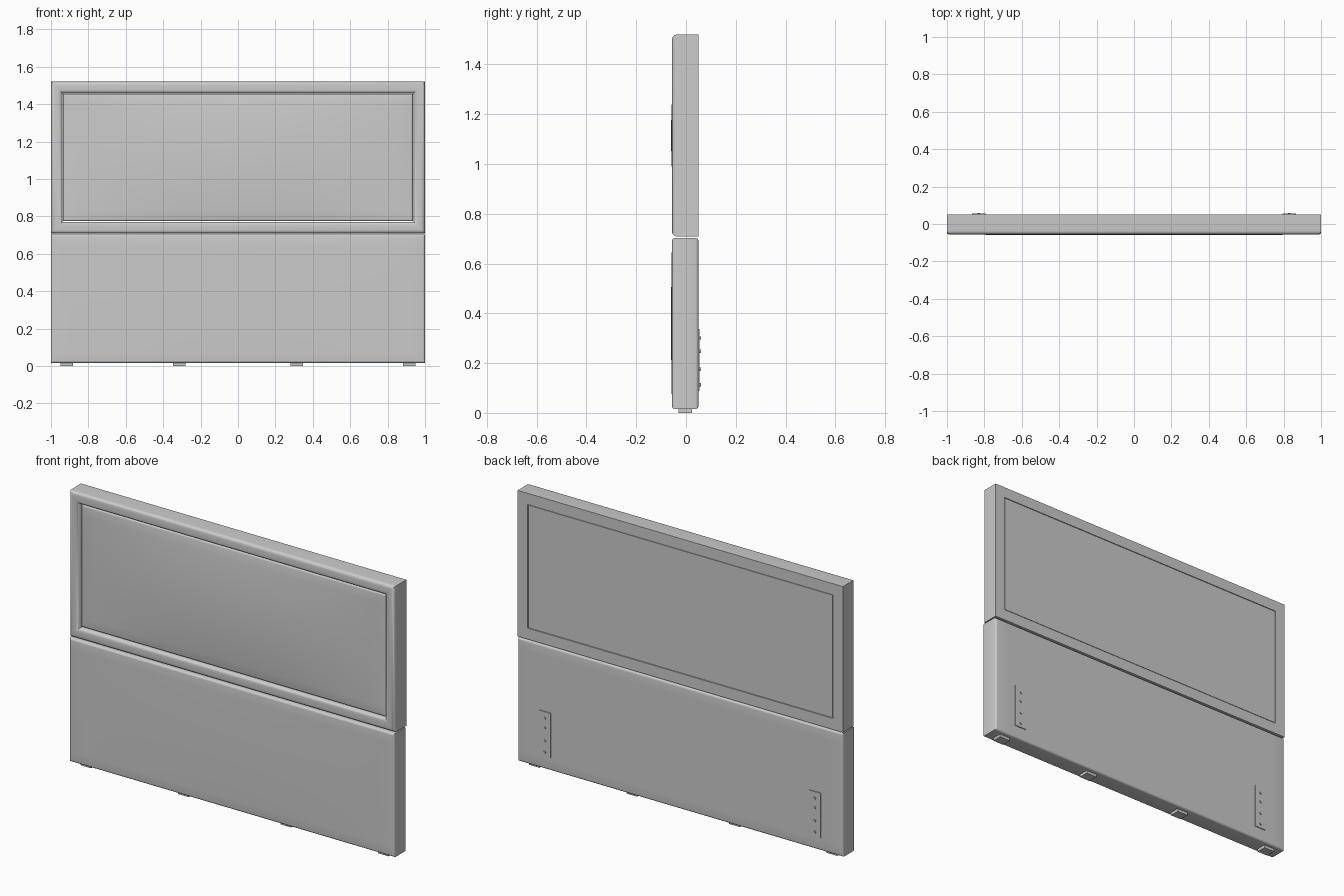
import bpy, bmesh, math

if "Cube" in bpy.data.objects:
    bpy.data.objects.remove(bpy.data.objects["Cube"])

def finish(name, bm, angle=35):
    bmesh.ops.remove_doubles(bm, verts=bm.verts, dist=1e-6)
    bmesh.ops.recalc_face_normals(bm, faces=bm.faces)
    me = bpy.data.meshes.new(name)
    bm.to_mesh(me)
    bm.free()
    ob = bpy.data.objects.new(name, me)
    bpy.context.collection.objects.link(ob)
    bpy.ops.object.select_all(action='DESELECT')
    ob.select_set(True)
    bpy.context.view_layer.objects.active = ob
    bpy.ops.object.shade_smooth_by_angle(angle=math.radians(angle))
    return ob

def stations(a, b, r, n):
    """Positions along one side, packed into the rounded ends."""
    edge = [r * (1 - math.cos(math.pi / 2 * i / 5)) for i in range(6)]
    mid = [a + r + (b - a - 2 * r) * i / n for i in range(1, n)]
    return [a + e for e in edge] + mid + [b - e for e in reversed(edge)]

def cushion(name, x0, x1, z0, z1, yf, yb, r, bulge, round_back):
    """Upholstered slab: rounded edges and a gently domed front."""
    xs, zs = stations(x0, x1, r, 24), stations(z0, z1, r, 14)
    bm = bmesh.new()

    def drop(x, z):
        d = min(x - x0, x1 - x, z - z0, z1 - z)
        return r - math.sqrt(max(0, r * r - (r - d) ** 2)) if d < r else 0

    def front(x, z):
        u = (2 * x - x0 - x1) / (x1 - x0)
        v = (2 * z - z0 - z1) / (z1 - z0)
        return yf + drop(x, z) - bulge * (1 - u * u) * (1 - v * v)

    def back(x, z):
        return yb - (drop(x, z) if round_back else 0)

    grids = [[[bm.verts.new((x, f(x, z), z)) for z in zs] for x in xs]
             for f in (front, back)]
    n, m = len(xs), len(zs)
    for g in grids:
        for i in range(n - 1):
            for j in range(m - 1):
                bm.faces.new((g[i][j], g[i + 1][j], g[i + 1][j + 1], g[i][j + 1]))
    rim = ([(i, 0) for i in range(n)] + [(n - 1, j) for j in range(1, m)] +
           [(i, m - 1) for i in range(n - 2, -1, -1)] +
           [(0, j) for j in range(m - 2, 0, -1)])
    f, b = grids
    for (i, j), (k, l) in zip(rim, rim[1:] + rim[:1]):
        bm.faces.new((f[i][j], f[k][l], b[k][l], b[i][j]))
    return finish(name, bm)

def box(name, x0, x1, y0, y1, z0, z1):
    bm = bmesh.new()
    bmesh.ops.create_cube(bm, size=1)
    for v in bm.verts:
        v.co = ((x0 + x1) / 2 + v.co.x * (x1 - x0),
                (y0 + y1) / 2 + v.co.y * (y1 - y0),
                (z0 + z1) / 2 + v.co.z * (z1 - z0))
    return finish(name, bm)

# Lower padded base
cushion("lower_base", -1, 1, 0.016, 0.703, -0.056, 0.05, 0.012, 0.004, True)

# Mitred frame: rounded profile (inset, y) swept round the rectangle
profile = [(0, 0.05), (0, -0.036)]
profile += [(0.02 - 0.02 * math.cos(t), -0.036 - 0.02 * math.sin(t))
            for t in (math.pi / 2 * i / 6 for i in range(1, 7))]
profile += [(0.04 + 0.022 * math.sin(t), -0.034 - 0.022 * math.cos(t))
            for t in (math.pi / 2 * i / 6 for i in range(0, 7))]
profile += [(0.062, 0.05)]
bm = bmesh.new()
cz, hz = (0.709 + 1.52) / 2, (1.52 - 0.709) / 2
loops = [[bm.verts.new((sx * (1 - d), y, cz + sz * (hz - d))) for d, y in profile]
         for sx, sz in ((-1, -1), (1, -1), (1, 1), (-1, 1))]
for a in range(4):
    p, q = loops[a], loops[(a + 1) % 4]
    for i in range(len(profile)):
        k = (i + 1) % len(profile)
        bm.faces.new((p[i], q[i], q[k], p[k]))
finish("upper_frame", bm)

# Domed panel inside the frame, with a thin gap all round
cushion("upper_panel", -0.935, 0.935, 0.774, 1.455, -0.04, 0.049, 0.01, 0.02, False)

# Feet under the base
for i, x in enumerate((-0.915, -0.315, 0.315, 0.915)):
    box(f"foot_{i + 1}", x - 0.033, x + 0.033, -0.031, 0.025, 0, 0.018)

# Mounting plates with bolts on the back
for side, s in (("left", -1), ("right", 1)):
    x = 0.83 * s
    box(f"mounting_plate_{side}", x - 0.035, x + 0.035, 0.045, 0.055, 0.088, 0.337)
    for i, z in enumerate((0.113, 0.176, 0.248, 0.301)):
        bm = bmesh.new()
        bmesh.ops.create_cone(bm, cap_ends=True, segments=16, radius1=0.008,
                              radius2=0.006, depth=0.01)
        for v in bm.verts:
            v.co = (x + v.co.x, 0.055 + v.co.z, z + v.co.y)
        finish(f"bolt_{side}_{i + 1}", bm)
